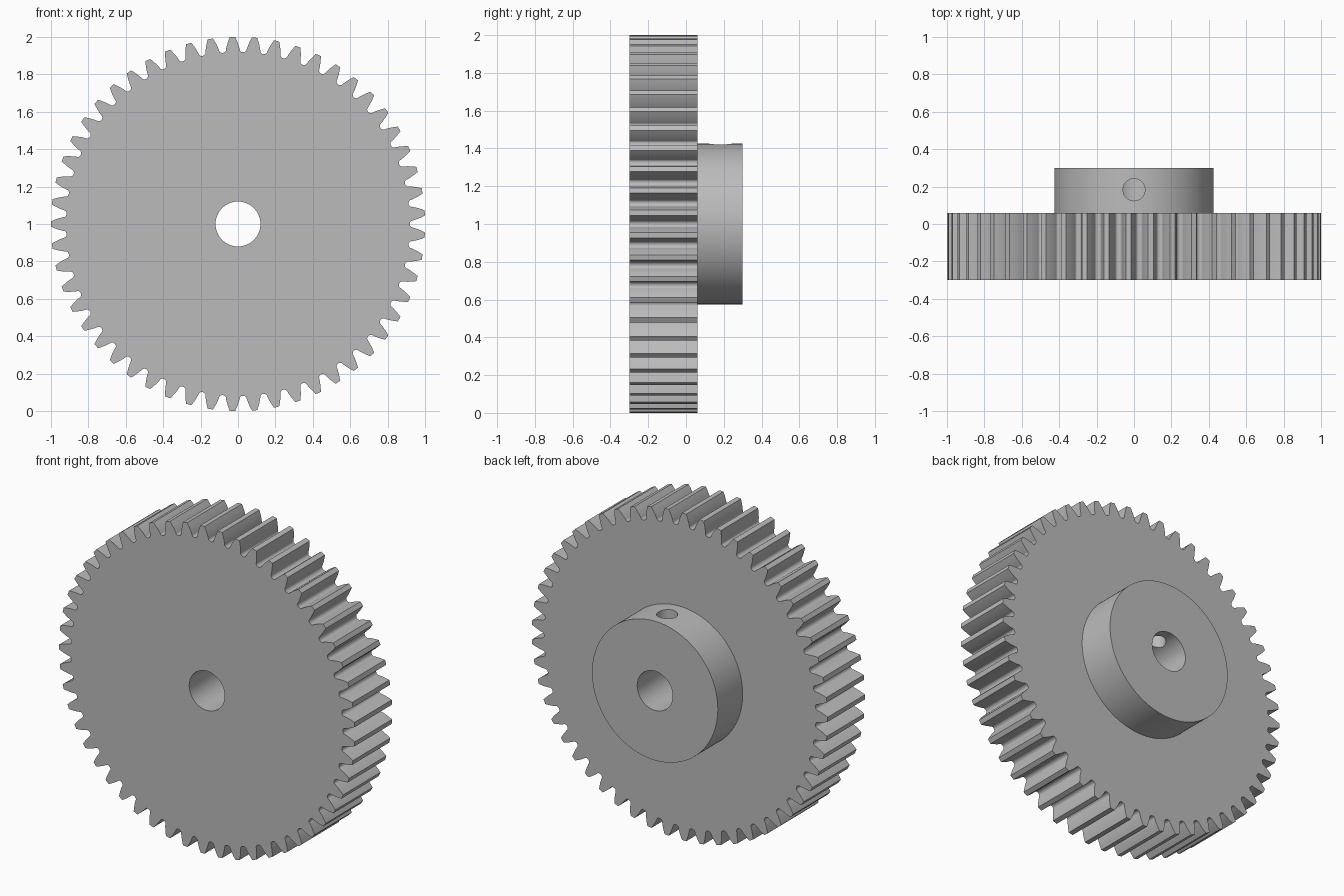
import bpy, bmesh, math
from mathutils import Matrix, Vector

cube = bpy.data.objects.get("Cube")
if cube:
    bpy.data.objects.remove(cube, do_unlink=True)

TEETH = 53
PITCH = 2 * math.pi / TEETH
MODULE = 2 / (TEETH + 2)
PITCH_R = TEETH * MODULE / 2
PRESSURE = math.radians(20)
BASE_R = PITCH_R * math.cos(PRESSURE)
TIP_R, FLANK_R, ROOT_R = 1.0, 0.932, 0.918
FRONT, STEP, BACK = -0.30, 0.06, 0.30

steel = bpy.data.materials.new("plain grey")
steel.use_nodes = True
grey = (0.5, 0.5, 0.5, 1)
steel.diffuse_color = grey
steel.node_tree.nodes["Principled BSDF"].inputs["Base Color"].default_value = grey


def add_object(name, bm):
    bmesh.ops.recalc_face_normals(bm, faces=bm.faces)
    mesh = bpy.data.meshes.new(name)
    bm.to_mesh(mesh)
    bm.free()
    mesh.materials.append(steel)
    obj = bpy.data.objects.new(name, mesh)
    bpy.context.collection.objects.link(obj)
    return obj


def cylinder(name, radius, start, end, sides):
    """Closed cylinder between two points."""
    start, end = Vector(start), Vector(end)
    axis = end - start
    turn = axis.to_track_quat('Z', 'Y').to_matrix().to_4x4()
    bm = bmesh.new()
    bmesh.ops.create_cone(bm, cap_ends=True, segments=sides, radius1=radius,
                          radius2=radius, depth=axis.length,
                          matrix=Matrix.Translation((start + end) / 2) @ turn)
    return add_object(name, bm)


def half_angle(r):
    """Half the angular width of an involute tooth at radius r."""
    a = math.acos(BASE_R / r)
    return (math.pi / (2 * TEETH) + math.tan(PRESSURE) - PRESSURE
            - math.tan(a) + a)


def tooth_outline():
    """Half a tooth as (radius, angle) from tip to gap centre, then mirrored."""
    steps = 5
    half = []
    for i in range(steps + 1):
        r = TIP_R + (FLANK_R - TIP_R) * i / steps
        half.append((r, half_angle(r)))
    gap = PITCH / 2 - half[-1][1]
    for i in range(1, steps + 1):
        t = math.pi / 2 * i / steps
        half.append((FLANK_R - (FLANK_R - ROOT_R) * math.sin(t),
                     PITCH / 2 - gap * math.cos(t)))
    # the gap centre is shared with the next tooth, so it is used once
    return [(r, -a) for r, a in reversed(half[:-1])] + half


# toothed wheel
bm = bmesh.new()
outline = []
for k in range(TEETH):
    centre = math.pi + k * PITCH
    for r, a in tooth_outline():
        outline.append(bm.verts.new((r * math.cos(centre + a), FRONT,
                                     1 + r * math.sin(centre + a))))
face = bm.faces.new(outline)
extruded = bmesh.ops.extrude_face_region(bm, geom=[face])["geom"]
bmesh.ops.translate(bm, vec=(0, STEP - FRONT, 0),
                    verts=[v for v in extruded if isinstance(v, bmesh.types.BMVert)])
wheel = add_object("toothed_wheel", bm)

# hub on the back
hub = cylinder("hub", 0.425, (0, STEP, 1), (0, BACK, 1), 128)

# shaft bore through both, and set screw hole in the top of the hub
bore = cylinder("bore_cutter", 0.12, (0, -1, 1), (0, 1, 1), 64)
screw = cylinder("screw_hole_cutter", 0.059, (0, 0.183, 1), (0, 0.183, 1.6), 48)


def cut(obj, cutters):
    for cutter in cutters:
        mod = obj.modifiers.new(cutter.name, 'BOOLEAN')
        mod.operation = 'DIFFERENCE'
        mod.solver = 'EXACT'
        mod.object = cutter
    bpy.ops.object.select_all(action='DESELECT')
    obj.select_set(True)
    bpy.context.view_layer.objects.active = obj
    for mod in list(obj.modifiers):
        bpy.ops.object.modifier_apply(modifier=mod.name)
    bpy.ops.object.shade_smooth_by_angle(angle=math.radians(30))


cut(wheel, [bore])
cut(hub, [bore, screw])
for cutter in (bore, screw):
    cutter.hide_render = True
    bpy.data.objects.remove(cutter, do_unlink=True)
